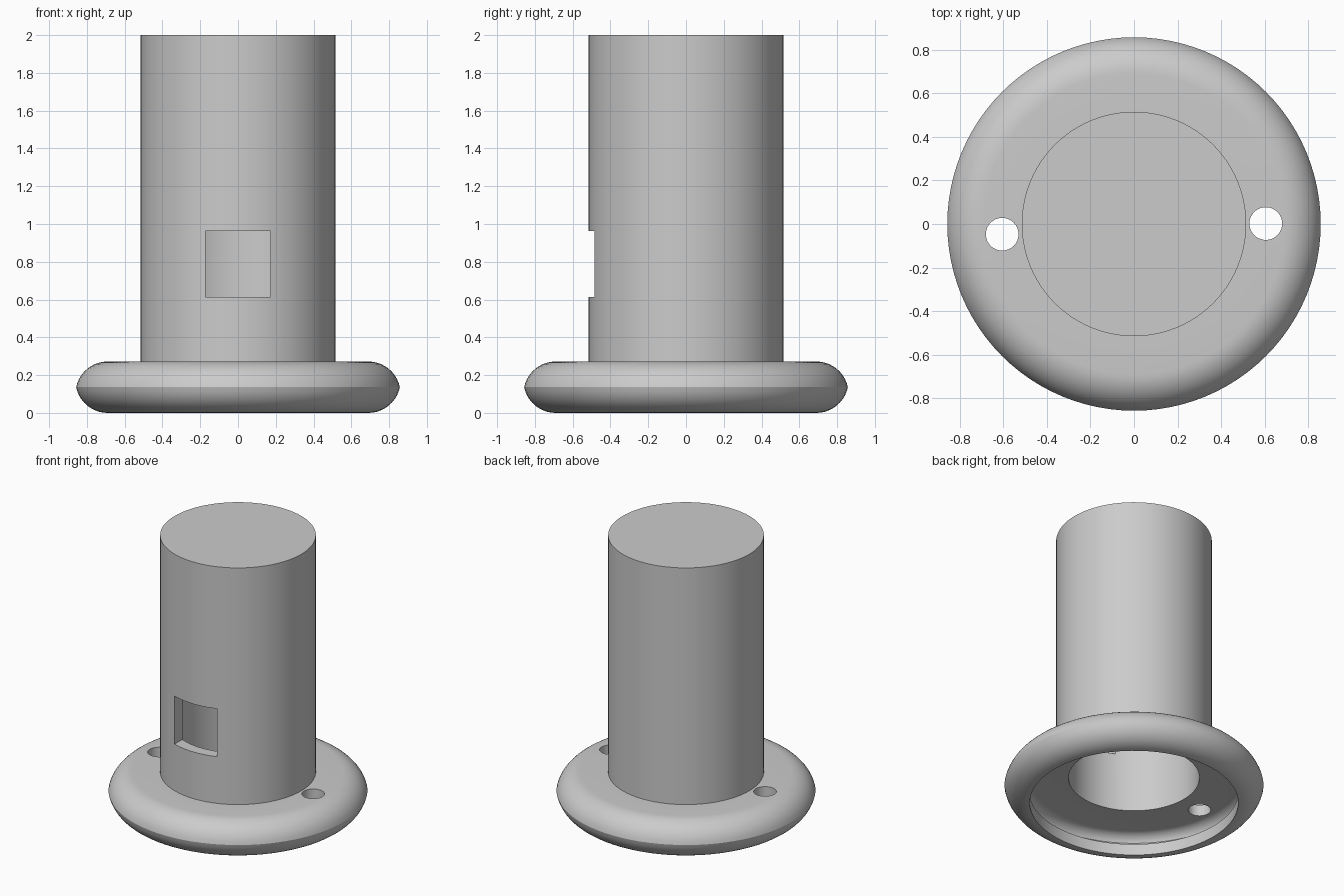
import bpy, bmesh, math

if "Cube" in bpy.data.objects:
    bpy.data.objects.remove(bpy.data.objects["Cube"])

SEGMENTS = 96
WALL = 0.082          # shell thickness
TUBE_R = 0.515
RIM_R = 0.69          # where the flange starts to round over
FLANGE_H = 0.272
ROUND = 0.1705        # round-over radius of the outer skin

grey = bpy.data.materials.new("plain grey")
grey.use_nodes = True
colour = (0.6, 0.6, 0.6, 1)
grey.diffuse_color = colour
grey.node_tree.nodes["Principled BSDF"].inputs["Base Color"].default_value = colour


def rim_curve(radius, steps=10):
    """Half profile of the rounded rim, top to bottom, mirrored at mid height."""
    mid = FLANGE_H / 2
    centre = FLANGE_H - ROUND
    end = math.acos((mid - centre) / radius)
    top = [(RIM_R + radius * math.sin(end * i / steps),
            centre + radius * math.cos(end * i / steps)) for i in range(steps + 1)]
    return top + [(r, FLANGE_H - z) for r, z in reversed(top[:-1])]


def lathe(name, profile):
    """Spin a profile of (radius, height) points, from axis to axis, about z."""
    bm = bmesh.new()
    verts = [bm.verts.new((r, 0, z)) for r, z in profile]
    edges = [bm.edges.new(pair) for pair in zip(verts, verts[1:])]
    bmesh.ops.spin(bm, geom=verts + edges, cent=(0, 0, 0), axis=(0, 0, 1),
                   angle=math.tau, steps=SEGMENTS, use_duplicate=False)
    bmesh.ops.remove_doubles(bm, verts=bm.verts, dist=0.0001)
    bmesh.ops.recalc_face_normals(bm, faces=bm.faces)
    mesh = bpy.data.meshes.new(name)
    bm.to_mesh(mesh)
    bm.free()
    obj = bpy.data.objects.new(name, mesh)
    bpy.context.collection.objects.link(obj)
    mesh.materials.append(grey)
    return obj


def cut(target, cutter):
    """Subtract a cutter and remove it."""
    cutter.hide_render = True
    mod = target.modifiers.new("cut", 'BOOLEAN')
    mod.operation = 'DIFFERENCE'
    mod.solver = 'EXACT'
    mod.object = cutter
    bpy.ops.object.select_all(action='DESELECT')
    target.select_set(True)
    bpy.context.view_layer.objects.active = target
    bpy.ops.object.modifier_apply(modifier=mod.name)
    bpy.data.objects.remove(cutter)


# Hollow capped tube on a hollow flange with a rounded rim
outer = [(0, 2), (TUBE_R, 2), (TUBE_R, FLANGE_H)] + rim_curve(ROUND)
inner = list(reversed(rim_curve(ROUND - WALL)))
bore = TUBE_R - WALL
inner += [(bore, FLANGE_H - WALL), (bore, 2 - WALL), (0, 2 - WALL)]
body = lathe("flanged_tube", outer + inner)

# Square window in the front wall of the tube
bpy.ops.mesh.primitive_cube_add(size=1, location=(0, -0.5, 0.788))
window = bpy.context.object
window.name = "window_cutter"
window.scale = (0.344, 0.6, 0.35)
cut(body, window)

# Screw holes through the top of the flange
for x, y in ((0.605, 0.002), (-0.605, -0.047)):
    bpy.ops.mesh.primitive_cylinder_add(vertices=48, radius=0.075, depth=0.2,
                                        location=(x, y, FLANGE_H - WALL / 2))
    hole = bpy.context.object
    hole.name = "screw_hole_cutter"
    cut(body, hole)

bpy.ops.object.select_all(action='DESELECT')
body.select_set(True)
bpy.context.view_layer.objects.active = body
bpy.ops.object.shade_smooth_by_angle(angle=math.radians(30))
